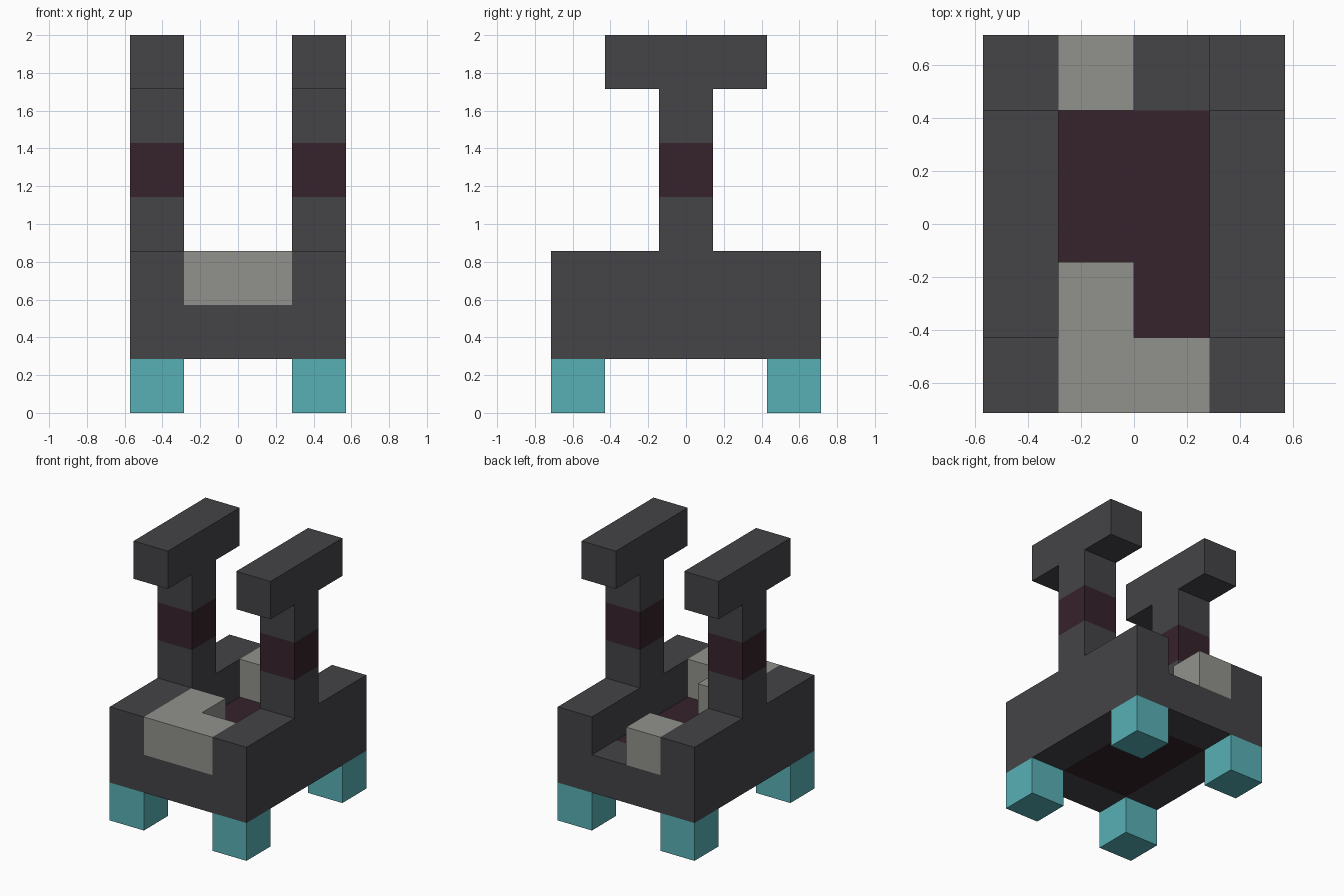
import bpy
import bmesh
from mathutils import Vector

cube = bpy.data.objects.get("Cube")
if cube:
    bpy.data.objects.remove(cube, do_unlink=True)

UNIT = 2 / 7                      # edge of one building block
ORIGIN = Vector((-2, -2.5, 0))    # grid corner, in blocks


def material(name, rgb):
    mat = bpy.data.materials.new(name)
    mat.use_nodes = True
    mat.diffuse_color = (*rgb, 1)
    mat.node_tree.nodes["Principled BSDF"].inputs["Base Color"].default_value = (*rgb, 1)
    return mat


charcoal = material("charcoal", (0.058, 0.056, 0.063))
maroon = material("dark maroon", (0.037, 0.016, 0.025))
stone = material("stone grey", (0.283, 0.283, 0.262))
teal = material("teal", (0.098, 0.434, 0.468))


def block(name, mat, start, size):
    """Box given by its lowest corner and size, both counted in blocks."""
    bm = bmesh.new()
    bmesh.ops.create_cube(bm, size=1)
    size = Vector(size)
    bmesh.ops.scale(bm, vec=size * UNIT, verts=bm.verts)
    mesh = bpy.data.meshes.new(name)
    bm.to_mesh(mesh)
    bm.free()
    mesh.materials.append(mat)
    obj = bpy.data.objects.new(name, mesh)
    obj.location = (Vector(start) + size / 2 + ORIGIN) * UNIT
    bpy.context.collection.objects.link(obj)
    return obj


# Mirrored parts: feet, side walls and T-shaped posts
for side, x in (("right", 0), ("left", 3)):
    for end, y in (("front", 0), ("back", 4)):
        block(f"{end}_{side}_foot", teal, (x, y, 0), (1, 1, 1))
    block(f"{side}_wall", charcoal, (x, 0, 1), (1, 5, 2))
    block(f"{side}_post_lower", charcoal, (x, 2, 3), (1, 1, 1))
    block(f"{side}_post_band", maroon, (x, 2, 4), (1, 1, 1))
    block(f"{side}_post_upper", charcoal, (x, 2, 5), (1, 1, 1))
    block(f"{side}_crossbar", charcoal, (x, 1, 6), (1, 3, 1))

# Sills and floor between the walls
block("front_sill", charcoal, (1, 0, 1), (2, 1, 1))
block("back_sill", charcoal, (1, 4, 1), (2, 1, 1))
block("floor", maroon, (1, 1, 1), (2, 3, 1))

# Stone blocks resting on the sills and floor
block("front_stone", stone, (1, 0, 2), (2, 1, 1))
block("inner_stone", stone, (1, 1, 2), (1, 1, 1))
block("back_stone", stone, (1, 4, 2), (1, 1, 1))
